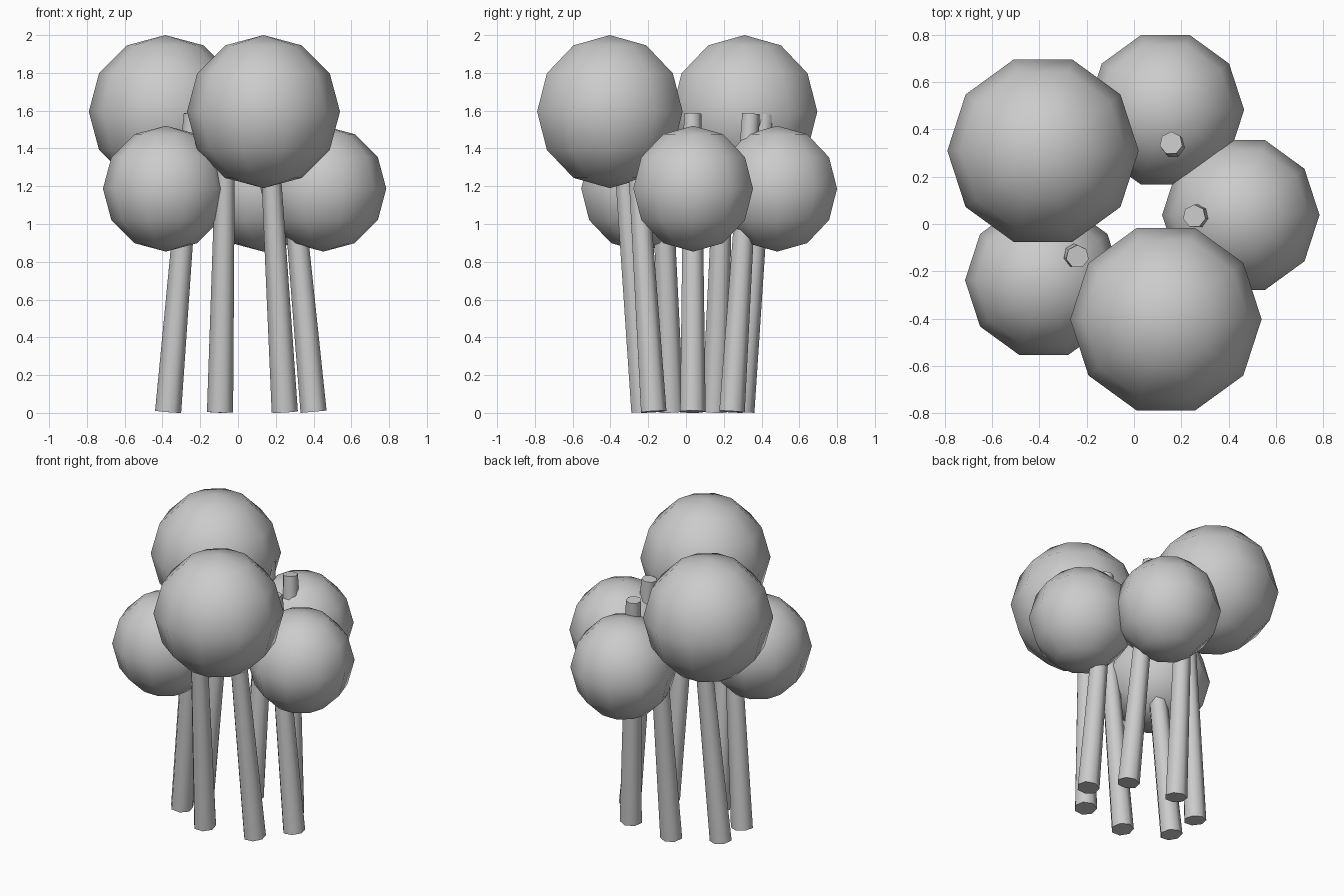
import bpy, math
from mathutils import Vector

if "Cube" in bpy.data.objects:
    bpy.data.objects.remove(bpy.data.objects["Cube"])


def crown(name, loc, r):
    # low-poly foliage ball: 10 segments with a corner on the x axis, 6 rings
    bpy.ops.mesh.primitive_uv_sphere_add(segments=10, ring_count=6, radius=r,
                                         location=loc, rotation=(0, 0, math.radians(90)))
    bpy.context.object.name = name
    bpy.ops.object.shade_smooth()


def trunk(name, base, top, r1=0.071, r2=0.049):
    # tapered seven-sided stem, square to its own leaning axis
    a, b = Vector(base), Vector(top)
    d = b - a
    lean = Vector((0, 0, 1)).rotation_difference(d)
    bpy.ops.mesh.primitive_cone_add(vertices=7, radius1=r1, radius2=r2, depth=d.length,
                                    location=(a + b) / 2, rotation=lean.to_euler())
    bpy.context.object.name = name
    bpy.ops.object.shade_smooth_by_angle(angle=math.radians(60))


# two large upper crowns, three smaller lower ones
BIG, SMALL = 0.405, 0.333
crown("upper_crown_back", (-0.385, 0.31, 1.595), BIG)
crown("upper_crown_front", (0.135, -0.403, 1.595), BIG)
crown("lower_crown_left", (-0.382, -0.238, 1.187), SMALL)
crown("lower_crown_right", (0.452, 0.038, 1.187), SMALL)
crown("lower_crown_back", (0.133, 0.483, 1.187), SMALL)

# ring of seven stems: bases on a wide ellipse, tops on a deep one
CX, CY = -0.005, 0.033
for i in range(7):
    t = 2 * math.pi * i / 7
    c, s = math.cos(t), math.sin(t)
    trunk(f"trunk_{i + 1}",
          (CX + 0.405 * c, CY + 0.265 * s, 0.006),
          (CX + 0.26 * c, CY + 0.395 * s, 1.583))
